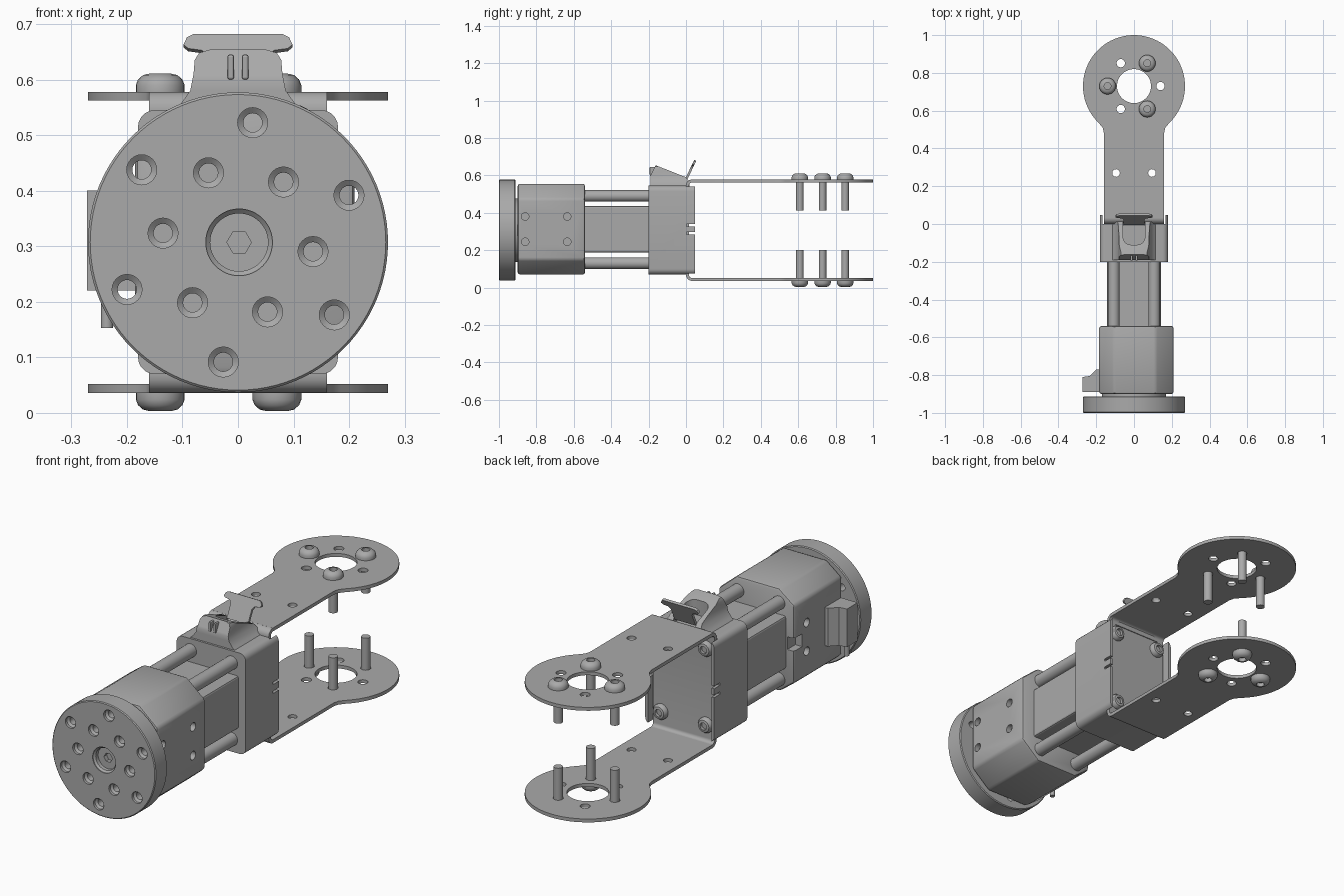
import bpy, bmesh, math
from mathutils import Vector, Matrix

if "Cube" in bpy.data.objects:
    bpy.data.objects.remove(bpy.data.objects["Cube"])

MID = 0.307  # height of the main axis
grey = bpy.data.materials.new("plain grey")
grey.use_nodes = True
grey.diffuse_color = (0.4, 0.4, 0.4, 1)
grey.node_tree.nodes["Principled BSDF"].inputs["Base Color"].default_value = (0.4, 0.4, 0.4, 1)


def finish(name, bm):
    bmesh.ops.recalc_face_normals(bm, faces=bm.faces)
    me = bpy.data.meshes.new(name)
    bm.to_mesh(me)
    bm.free()
    me.materials.append(grey)
    ob = bpy.data.objects.new(name, me)
    bpy.context.collection.objects.link(ob)
    return ob


def activate(ob):
    bpy.ops.object.select_all(action="DESELECT")
    ob.select_set(True)
    bpy.context.view_layer.objects.active = ob


def smooth(ob):
    activate(ob)
    bpy.ops.object.shade_smooth_by_angle(angle=math.radians(35))
    return ob


def prism(name, pts, axis, a, b):
    """Extrude a 2D outline along x (y, z), y (x, z) or z (x, y)."""
    put = {"x": lambda p, t: (t, p[0], p[1]),
           "y": lambda p, t: (p[0], t, p[1]),
           "z": lambda p, t: (p[0], p[1], t)}[axis]
    bm = bmesh.new()
    lo = [bm.verts.new(put(p, a)) for p in pts]
    hi = [bm.verts.new(put(p, b)) for p in pts]
    bm.faces.new(lo)
    bm.faces.new(hi)
    for i in range(len(pts)):
        j = (i + 1) % len(pts)
        bm.faces.new((lo[i], lo[j], hi[j], hi[i]))
    return finish(name, bm)


def box(name, x, y, z):
    return prism(name, [(x[0], y[0]), (x[1], y[0]), (x[1], y[1]), (x[0], y[1])], "z", *z)


def lathe(name, profile, loc, direction=(0, 0, 1), sides=24):
    """Spin (radius, height) points, axis to axis, into a closed solid."""
    bm = bmesh.new()
    rings = []
    for r, h in profile:
        if r == 0:
            rings.append([bm.verts.new((0, 0, h))] * sides)
        else:
            rings.append([bm.verts.new((r * math.cos(2 * math.pi * k / sides),
                                        r * math.sin(2 * math.pi * k / sides), h)) for k in range(sides)])
    for p, q in zip(rings, rings[1:]):
        for k in range(sides):
            m = (k + 1) % sides
            bm.faces.new(list(dict.fromkeys((p[k], p[m], q[m], q[k]))))
    turn = Vector(direction).to_track_quat("Z", "Y").to_matrix().to_4x4()
    bmesh.ops.transform(bm, matrix=Matrix.Translation(loc) @ turn, verts=bm.verts)
    return finish(name, bm)


def rod(name, r, length, loc, direction, sides=24):
    return lathe(name, [(0, 0), (r, 0), (r, length), (0, length)], loc, direction, sides)


def cut(ob, cutters):
    for c in cutters:
        mod = ob.modifiers.new("cut", "BOOLEAN")
        mod.object, mod.solver = c, "EXACT"
        activate(ob)
        bpy.ops.object.modifier_apply(modifier=mod.name)
        bpy.data.objects.remove(c)
    return ob


def bevel(ob, width, segments=2):
    mod = ob.modifiers.new("bevel", "BEVEL")
    mod.width, mod.segments, mod.limit_method = width, segments, "ANGLE"
    activate(ob)
    bpy.ops.object.modifier_apply(modifier=mod.name)
    return ob


def arc(cx, cy, r, a0, a1, n):
    return [(cx + r * math.cos(math.radians(a0 + (a1 - a0) * i / n)),
             cy + r * math.sin(math.radians(a0 + (a1 - a0) * i / n))) for i in range(n + 1)]


def mirrored(pts):
    return pts + [(-x, y) for x, y in reversed(pts)]


FORE, BACK = (0, -1, 0), (0, 1, 0)

# Output disc with two rings of stepped holes and a hex centre
disc = lathe("output_disc", [(0, 0), (0.266, 0), (0.27, 0.004), (0.27, 0.084), (0.266, 0.088), (0, 0.088)],
             (0, -1, MID), BACK, 96)
holes = []
for radius, start in ((0.217, 83), (0.136, 53)):
    for x, z in arc(0, MID, radius, start, start + 300, 5):
        holes.append(lathe("hole", [(0, -0.01), (0.027, -0.01), (0.027, 0.012), (0.017, 0.02),
                                    (0.017, 0.1), (0, 0.1)], (x, -1, z), BACK))
holes.append(lathe("centre", [(0, -0.01), (0.06, -0.01), (0.06, 0.004), (0.052, 0.012), (0.052, 0.03), (0, 0.03)],
                   (0.002, -1, MID), BACK, 48))
holes.append(rod("hex", 0.022, 0.05, (0.002, -1, MID), BACK, 6))
smooth(cut(disc, holes))
smooth(rod("disc_collar", 0.17, 0.04, (0, -0.92, MID), BACK, 48))

# Motor housing: octagonal shell with side screw holes and a cable notch
shell = [(0.21, 0.475), (0.115, 0.555), (-0.105, 0.555), (-0.185, 0.495),
         (-0.185, 0.13), (-0.105, 0.07), (0.115, 0.07), (0.21, 0.15)]
housing = bevel(prism("motor_housing", shell, "y", -0.9, -0.54), 0.012)
holes = [rod("hole", 0.02, 0.03, (x, y, z), (-x, 0, 0))
         for x in (0.215, -0.19) for y in (-0.86, -0.635) for z in (0.245, 0.38)]
holes.append(box("notch", (-0.25, -0.15), (-0.6, -0.5), (0.28, 0.34)))
smooth(cut(housing, holes))

# Side cable connector and its pin
prism("cable_connector", [(-0.18, -0.89), (-0.272, -0.89), (-0.272, -0.81), (-0.235, -0.805),
                          (-0.2, -0.77), (-0.18, -0.77)], "z", 0.22, 0.4)
smooth(rod("connector_pin", 0.011, 0.08, (-0.236, -0.86, 0.153), (0, 0, 1)))

# Middle body and the four spacer rods
bevel(box("middle_body", (-0.142, 0.142), (-0.55, -0.19), (0.187, 0.435)), 0.008)
screw_head = [(0, 0), (0.036, 0), (0.036, 0.012), (0.028, 0.024), (0.017, 0.026), (0.017, 0.012), (0, 0.012)]
for x in (-0.107, 0.107):
    for z in (0.13, 0.49):
        smooth(rod("spacer_rod", 0.031, 0.36, (x, -0.55, z), BACK))
        smooth(lathe("web_screw", screw_head, (x * 1.1, 0.014, z), BACK))

# Rear sheath: rounded block whose side walls run past the bracket web
corner = 0.03
outline = []
for cx, cz, a in ((0.15, 0.515, 0), (-0.15, 0.515, 90), (-0.15, 0.1, 180), (0.15, 0.1, 270)):
    outline += arc(cx, cz, corner, a, a + 90, 5)
sheath = prism("rear_sheath", outline, "y", -0.2, 0.047)
cutters = [box("pocket", (-0.166, 0.166), (0, 0.1), (0, 0.7))]
cutters += [box("slit", (-0.3, 0.3), (0.004, 0.1), (z, z + 0.012)) for z in (0.285, 0.327)]
smooth(cut(sheath, cutters))

# Bent web of the bracket
web_out = arc(0.032, 0.546, 0.032, 180, 90, 6)
web_in = arc(0.032, 0.546, 0.016, 90, 180, 6)
upper = web_out + web_in
lower = [(y, 2 * MID - z) for y, z in reversed(upper)]
n = len(web_out)
smooth(prism("bracket_web", web_out + web_in + lower[:n] + lower[n:], "x", -0.16, 0.16))

# Bracket arms with round ends
neck = [(0.16, 0.03), (0.16, 0.485), (0.166, 0.51), (0.185, 0.533)]
arm_outline = neck + arc(0, 0.73, 0.27, -46.8, 226.8, 60)[1:-1] + [(-x, y) for x, y in reversed(neck)]
bolt_profile = [(0, -0.166), (0.02, -0.166), (0.02, 0), (0.044, 0), (0.044, 0.012), (0.04, 0.022),
                (0.031, 0.03), (0.018, 0.033), (0.018, 0.014), (0, 0.014)]
for side, label in ((1, "upper"), (-1, "lower")):
    z = MID + side * 0.263
    arm = prism(label + "_arm", arm_outline, "z", z - 0.008, z + 0.008)
    spots = arc(0, 0.73, 0.14, 0, 300, 5)
    cutters = [rod("hole", 0.022, 0.1, (x, y, z - 0.05), (0, 0, 1)) for x, y in spots]
    cutters += [rod("hole", 0.02, 0.1, (x, 0.27, z - 0.05), (0, 0, 1)) for x in (-0.095, 0.095)]
    cutters.append(rod("hole", 0.09, 0.1, (0, 0.73, z - 0.05), (0, 0, 1), 48))
    smooth(cut(arm, cutters))
    for x, y in spots[1::2]:
        smooth(lathe(label + "_bolt", bolt_profile, (x, y, z + side * 0.008), (0, 0, side)))

# Cable boss on top of the sheath, sloped and hollowed to the rear
boss = prism("cable_boss", mirrored([(0.125, 0.535), (0.104, 0.555), (0.086, 0.58), (0.08, 0.61),
                                     (0.078, 0.635), (0.07, 0.648), (0.05, 0.654)]), "y", -0.19, 0.02)
slope = prism("slope", [(-0.25, 0.56), (-0.19, 0.6), (-0.162, 0.654), (0, 0.59), (0.03, 0.55),
                        (0.1, 0.55), (0.1, 0.8), (-0.25, 0.8)], "x", -0.3, 0.3)
channel = prism("channel", [(0.058, 0.1), (-0.058, 0.1)] + arc(-0.018, -0.07, 0.04, 180, 270, 5)
                + arc(0.018, -0.07, 0.04, 270, 360, 5), "z", 0.562, 0.8)
smooth(cut(boss, [slope, channel]))
for x in (-0.013, 0.013):
    bevel(box("boss_latch", (x - 0.006, x + 0.006), (-0.194, -0.15), (0.6, 0.645)), 0.004)

# Tilted release tab behind the boss
tab = prism("release_tab", mirrored([(0.055, 0), (0.055, 0.065), (0.064, 0.08), (0.09, 0.084),
                                     (0.098, 0.092), (0.092, 0.106), (0.08, 0.113)]), "y", -0.006, 0.006)
tab.location = (0, 0, 0.578)
tab.rotation_euler = (math.radians(-26), 0, 0)
